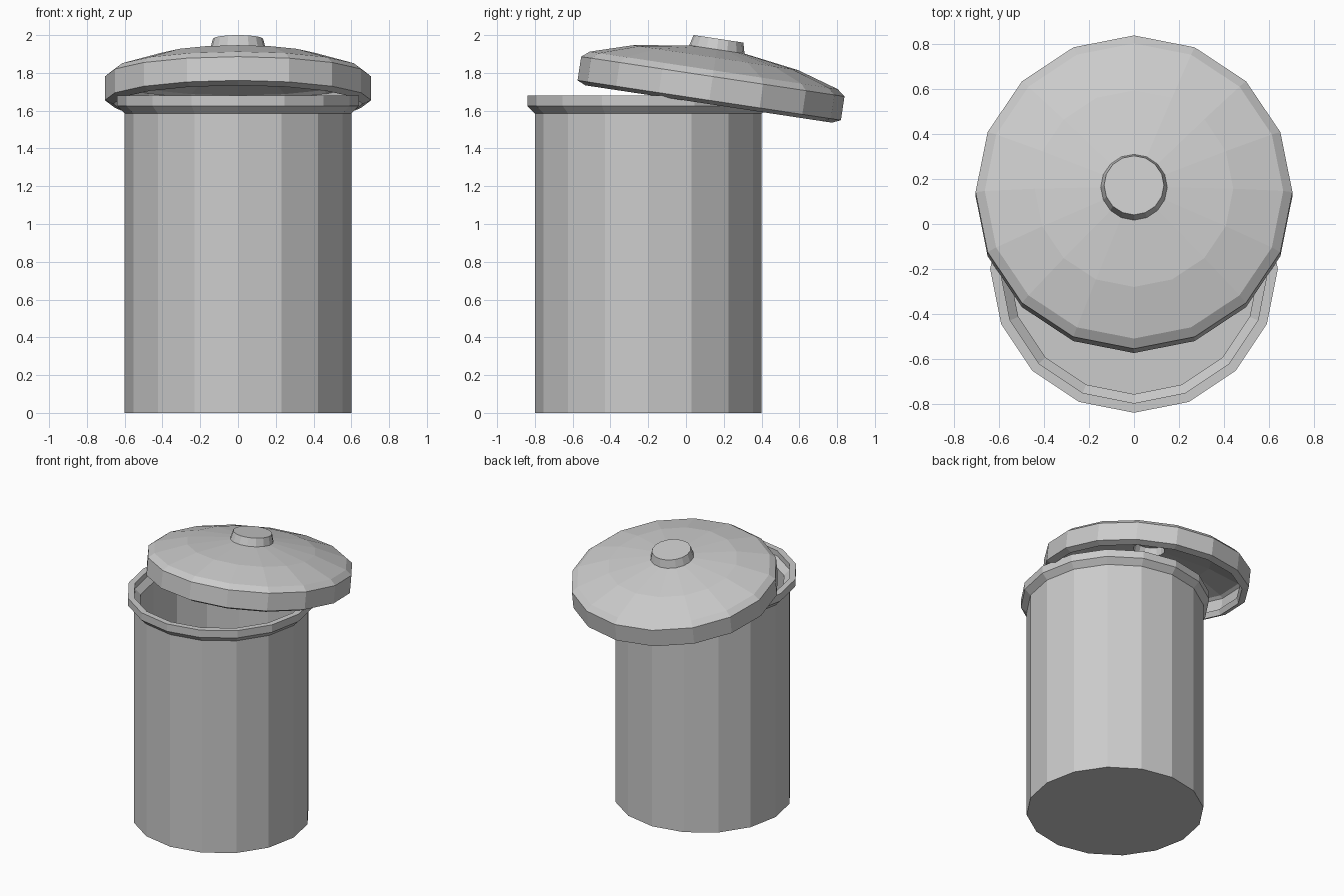
import bpy, bmesh
from math import sin, cos, pi, radians

if "Cube" in bpy.data.objects:
    bpy.data.objects.remove(bpy.data.objects["Cube"])

SIDES = 16


def lathe(name, profile, location, tilt=0.0):
    """Revolve a closed-shell (radius, height) profile; radius 0 makes a cap centre."""
    bm = bmesh.new()
    rings = []
    for r, z in profile:
        if r == 0:
            rings.append([bm.verts.new((0, 0, z))] * SIDES)
        else:
            rings.append([bm.verts.new((r * cos(2 * pi * i / SIDES),
                                        r * sin(2 * pi * i / SIDES), z))
                          for i in range(SIDES)])
    for a, b in zip(rings, rings[1:]):
        for i in range(SIDES):
            j = (i + 1) % SIDES
            corners = list(dict.fromkeys((a[i], a[j], b[j], b[i])))
            bm.faces.new(corners)
    bmesh.ops.recalc_face_normals(bm, faces=bm.faces)
    mesh = bpy.data.meshes.new(name)
    bm.to_mesh(mesh)
    bm.free()
    obj = bpy.data.objects.new(name, mesh)
    obj.location = location
    obj.rotation_euler.x = tilt
    bpy.context.collection.objects.link(obj)
    return obj


# Hollow can: outer wall, flared rim, then inner wall and floor
lathe("can_body", [
    (0, 0), (0.6, 0), (0.6, 1.585), (0.64, 1.625), (0.64, 1.68),
    (0.597, 1.68), (0.597, 1.64), (0.557, 1.60), (0.557, 0.04), (0, 0.04),
], (0, -0.2, 0))

# Tilted lid: knob, dome, side band, turned-in lip, then the hollow underside
lathe("lid", [
    (0, 0.329), (0.133, 0.329), (0.148, 0.272), (0.442, 0.228),
    (0.664, 0.160), (0.705, 0.127), (0.705, 0), (0.66, -0.02),
    (0.645, 0.018), (0.665, 0.028), (0.665, 0.106), (0.645, 0.123),
    (0.432, 0.188), (0.107, 0.234), (0.098, 0.289), (0, 0.289),
], (0, 0.123, 1.655), radians(-8.6))
